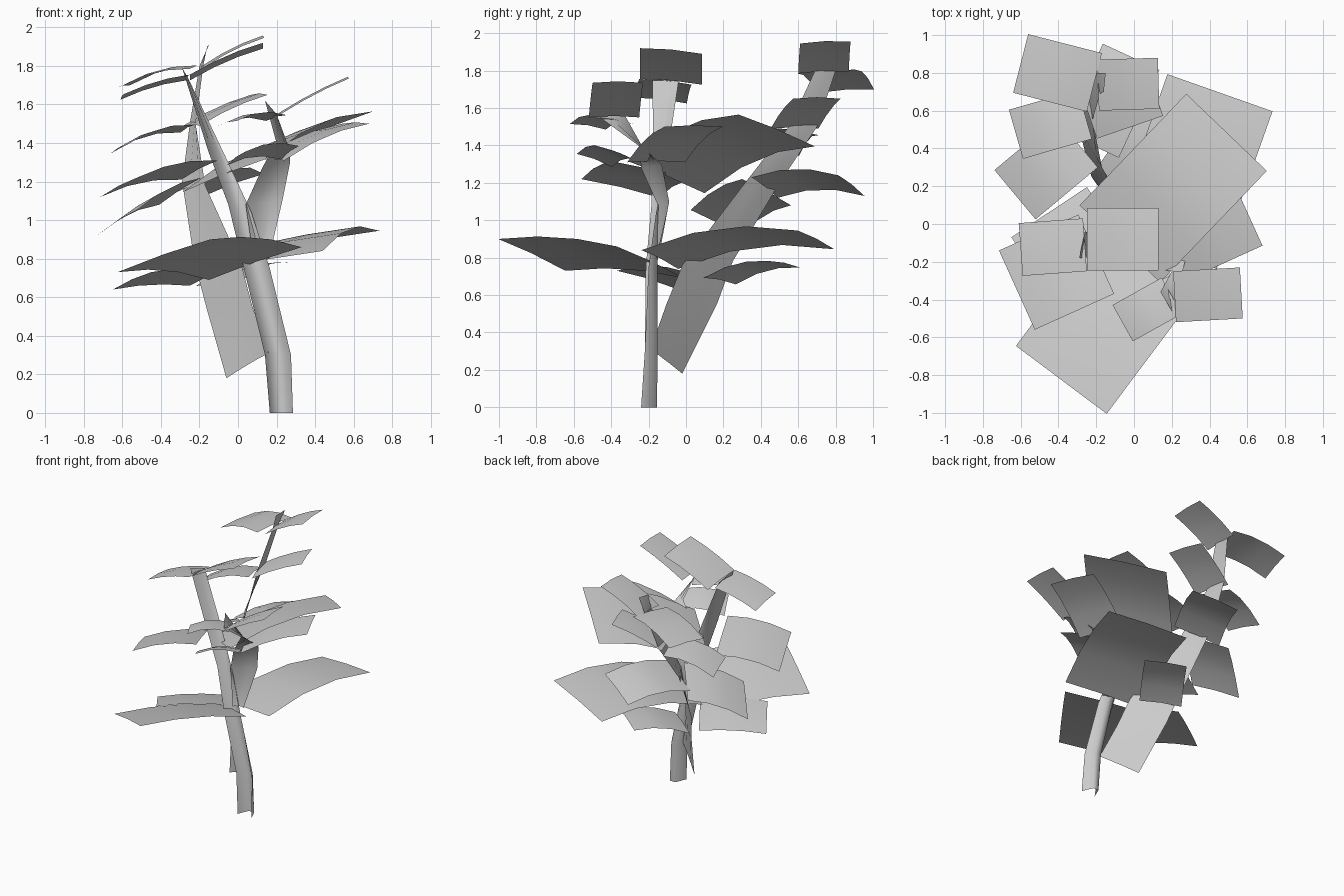
import bpy, bmesh, math
from mathutils import Vector

cube = bpy.data.objects.get("Cube")
if cube:
    bpy.data.objects.remove(cube, do_unlink=True)

# Single plain grey for the whole plant
grey = bpy.data.materials.new("plain_grey")
grey.use_nodes = True
grey.diffuse_color = (0.6, 0.6, 0.6, 1)
grey.node_tree.nodes["Principled BSDF"].inputs["Base Color"].default_value = (0.6, 0.6, 0.6, 1)


def sheet(name, rows, facing):
    """Smooth open sheet through rows of points, turned towards 'facing'."""
    bm = bmesh.new()
    grid = [[bm.verts.new(p) for p in row] for row in rows]
    for a, b in zip(grid, grid[1:]):
        for i in range(len(a) - 1):
            bm.faces.new((a[i], a[i + 1], b[i + 1], b[i]))
    bm.normal_update()
    if sum(f.normal.dot(Vector(facing)) * f.calc_area() for f in bm.faces) < 0:
        bmesh.ops.reverse_faces(bm, faces=bm.faces[:])
    mesh = bpy.data.meshes.new(name)
    bm.to_mesh(mesh)
    bm.free()
    mesh.materials.append(grey)
    for poly in mesh.polygons:
        poly.use_smooth = True
    obj = bpy.data.objects.new(name, mesh)
    bpy.context.collection.objects.link(obj)


def leaf(name, base, tip, width, roll=0.0, arch=0.03):
    """Rectangular leaf card from base to tip, arched along its length.
    roll = height of its left edge over its right edge."""
    base, tip = Vector(base), Vector(tip)
    d = tip - base
    side = Vector((-d.y, d.x, 0)).normalized() * width
    side.z = roll
    rows = []
    for k in range(4):
        t = k / 3
        mid = base + d * t + Vector((0, 0, arch * 4 * t * (1 - t)))
        rows.append([mid + side * s + Vector((0, 0, 0.008 * (1 - 4 * s * s)))
                     for s in (-0.5, 0, 0.5)])
    sheet(name, rows, (0, 0, 1))


def stem(name, edge_a, edge_b, crease):
    """Creased strip between two edge paths."""
    rows = []
    n = len(edge_a) - 1
    for k, (a, b) in enumerate(zip(edge_a, edge_b)):
        a, b = Vector(a), Vector(b)
        fold = Vector(crease) * (1 - k / n)
        rows.append([a, a.lerp(b, 0.3) + fold, a.lerp(b, 0.7) + fold, b])
    sheet(name, rows, (0, -1, 0.3))


# Main stem, twisting a quarter turn towards the top
stem("main_stem",
     [(.165, -.24, 0), (.14, -.22, .3), (.03, -.215, .75), (-.05, -.185, 1.08),
      (-.155, -.175, 1.36), (-.29, -.18, 1.79)],
     [(.285, -.24, 0), (.275, -.22, .3), (.165, -.20, .75), (.07, -.16, 1.04),
      (-.07, -.10, 1.34), (-.26, -.04, 1.74)], (0, .085, 0))

# Tall rear stem, a wide strip leaning back
stem("rear_stem",
     [(-.06, -.02, .18), (-.165, .165, .55), (-.225, .25, .78), (-.29, .5, 1.2),
      (-.25, .7, 1.5), (-.20, .80, 1.8), (-.15, .80, 1.91)],
     [(.16, -.19, .31), (.075, -.105, .55), (.02, -.02, .76), (-.17, .3, 1.18),
      (-.22, .55, 1.5), (-.18, .69, 1.8), (-.16, .70, 1.90)], (.01, -.01, .01))

# Short side stem, bending forward at the top
stem("side_stem",
     [(.08, -.18, .8), (.04, -.15, 1.08), (.13, -.24, 1.28), (.20, -.25, 1.4),
      (.14, -.36, 1.62)],
     [(.16, -.16, .8), (.23, -.09, 1.1), (.27, -.13, 1.3), (.27, -.20, 1.36),
      (.20, -.46, 1.55)], (0, .02, 0))

# Leaves of the rear stem
leaf("rear_top_leaf_outer", (-.21, .75, 1.795), (-.60, .85, 1.69), .32, -.02)
leaf("rear_top_leaf_inner", (-.19, .735, 1.79), (.13, .745, 1.95), .27, .01, .015)
leaf("rear_mid_leaf_inner", (-.24, .58, 1.49), (.11, .70, 1.65), .27, 0, .015)
leaf("rear_mid_leaf_outer", (-.26, .58, 1.475), (-.625, .475, 1.365), .27, .04, .035)
leaf("rear_low_leaf_outer", (-.30, .43, 1.15), (-.63, .155, .985), .34, .14, .03)
leaf("rear_low_leaf_back", (-.23, .42, 1.175), (-.015, .885, 1.185), .33, -.11, .04)

# Leaves of the main stem
leaf("main_top_leaf_outer", (-.26, -.11, 1.74), (-.60, -.135, 1.64), .28, .03, .015)
leaf("main_top_leaf_inner", (-.25, -.08, 1.74), (.13, -.08, 1.905), .33, -.03, .015)
leaf("main_mid_leaf_back", (-.075, -.105, 1.23), (.49, .485, 1.48), .59, -.17, .06)
leaf("main_mid_leaf_outer", (-.20, -.16, 1.26), (-.62, -.35, 1.17), .46, .10, .03)
leaf("main_low_leaf_back", (.16, -.14, .79), (.455, .695, .895), .59, -.10, .065)
leaf("main_low_leaf_front", (.09, -.19, .775), (-.385, -.825, .815), .60, .17, .03)
leaf("main_base_leaf_outer", (-.15, .045, .705), (-.55, -.22, .685), .36, .09, .015)
leaf("main_base_leaf_back", (-.095, .18, .675), (.145, .525, .765), .30, -.035, .03)

# Leaves of the side stem
leaf("side_top_leaf_outer", (.215, -.385, 1.55), (.568, -.365, 1.735), .27, 0, .01)
leaf("side_top_leaf_front", (.20, -.38, 1.53), (-.06, -.525, 1.50), .22, .03)
leaf("side_low_leaf_front", (.27, -.35, 1.35), (-.01, -.49, 1.32), .21, .07)
leaf("side_low_leaf_outer", (.17, -.16, 1.31), (.61, .04, 1.50), .34, 0, .03)
